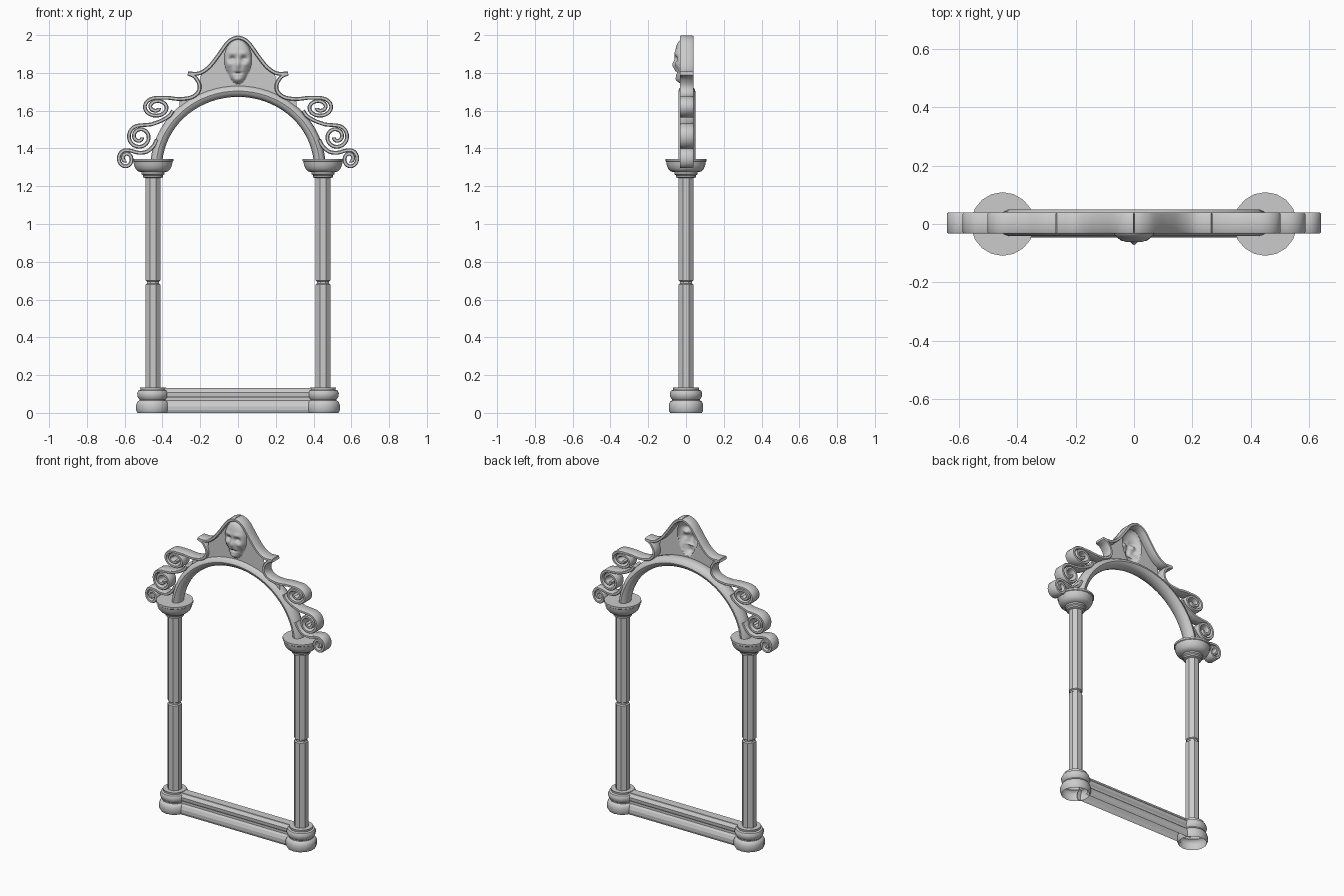
import bpy, bmesh
from math import sin, cos, pi, radians, sqrt, exp
from mathutils import Vector

if "Cube" in bpy.data.objects:
    bpy.data.objects.remove(bpy.data.objects["Cube"])


def finish(name, verts, faces, mirror=False, angle=35, flip_check=True):
    me = bpy.data.meshes.new(name)
    me.from_pydata(verts, [], faces)
    bm = bmesh.new()
    bm.from_mesh(me)
    bmesh.ops.remove_doubles(bm, verts=bm.verts, dist=1e-5)
    if flip_check:
        bmesh.ops.recalc_face_normals(bm, faces=bm.faces)
    bm.to_mesh(me)
    bm.free()
    ob = bpy.data.objects.new(name, me)
    bpy.context.collection.objects.link(ob)
    if mirror:
        m = ob.modifiers.new("Mirror", 'MIRROR')
        m.use_mirror_merge = False
    bpy.ops.object.select_all(action='DESELECT')
    ob.select_set(True)
    bpy.context.view_layer.objects.active = ob
    bpy.ops.object.shade_smooth_by_angle(angle=radians(angle))
    return ob


def lathe(name, profile, sides, x, angle=35):
    """Turn (radius, z) pairs around a vertical axis at x, mirrored."""
    v, f = [], []
    for r, z in profile:
        for i in range(sides):
            a = 2 * pi * (i + 0.5) / sides
            v.append((x + r * cos(a), r * sin(a), z))
    for j in range(len(profile) - 1):
        for i in range(sides):
            k = (i + 1) % sides
            f.append((j * sides + i, j * sides + k, (j + 1) * sides + k, (j + 1) * sides + i))
    if profile[-1][0] > 0.08:  # closed flat top
        f.append(tuple((len(profile) - 1) * sides + i for i in range(sides)))
    return finish(name, v, f, True, angle)


def sweep(name, path, section, mirror=True, closed=True, angle=40):
    """Sweep a (in-plane offset, y) section along a path in the xz plane."""
    v, f, n = [], [], len(section)
    for i, p in enumerate(path):
        a, b = path[max(i - 1, 0)], path[min(i + 1, len(path) - 1)]
        t = Vector((b[0] - a[0], b[1] - a[1])).normalized()
        for o, y in section:
            v.append((p[0] - t.y * o, y, p[1] + t.x * o))
    for i in range(len(path) - 1):
        for j in range(n if closed else n - 1):
            k = (j + 1) % n
            f.append((i * n + j, i * n + k, (i + 1) * n + k, (i + 1) * n + j))
    if closed:
        f += [tuple(range(n)), tuple(range(len(v) - n, len(v)))]
    return finish(name, v, f, mirror, angle)


def smooth(pts, steps=4):
    """Catmull-Rom through the points."""
    p = [Vector(q) for q in pts]
    p = [2 * p[0] - p[1]] + p + [2 * p[-1] - p[-2]]
    out = []
    for i in range(1, len(p) - 2):
        a, b, c, d = p[i - 1:i + 3]
        for s in range(steps):
            t = s / steps
            out.append(0.5 * (2 * b + (c - a) * t + (2 * a - 5 * b + 4 * c - d) * t * t
                              + (3 * b - a - 3 * c + d) * t ** 3))
    return out + [p[-2]]


def spiral(cx, cz, rx, rz, turns=1.7, n=38):
    out = []
    for i in range(n + 1):
        t = i / n
        a, k = pi / 2 + turns * 2 * pi * t, 1 - 0.8 * t ** 1.6
        out.append(Vector((cx + rx * k * cos(a), cz + rz * k * sin(a))))
    return out


def interp(x, pts):
    for (a, p), (b, q) in zip(pts, pts[1:]):
        if x <= b:
            return p + (q - p) * (x - a) / (b - a)
    return pts[-1][1]


# Columns, capitals and column bases
CX = 0.45
lathe("column", [(.042, .12), (.042, .68), (.034, .685), (.034, .695), (.042, .70), (.042, 1.26)], 8, CX, 20)
lathe("capital", [(.04, 1.243), (.054, 1.248), (.054, 1.258), (.062, 1.264), (.062, 1.274), (.080, 1.278),
                  (.094, 1.292), (.102, 1.312), (.105, 1.33), (.109, 1.333), (.109, 1.345)], 18, CX)
base = [(.084, 0), (.091, .012), (.091, .045), (.084, .06), (.074, .066), (.074, .072), (.084, .085),
        (.086, .105), (.08, .118), (.068, .122), (.07, .135), (.03, .135)]
lathe("column_base", base, 14, CX)

# Narrow sill bar with crisper moulding, open underneath
side = [(0, -.040), (.015, -.046), (.035, -.046), (.055, -.038), (.065, -.028), (.078, -.028),
        (.090, -.036), (.108, -.038), (.118, -.030), (.124, -.026), (.132, -.026)]
sweep("sill", [(-.40, 0), (.40, 0)], side + [(z, -y) for z, y in reversed(side)], False, False, 20)

# Arch tube
arch = [(.433 * cos(pi * i / 36), 1.30 + .404 * sin(pi * i / 36)) for i in range(1, 36)]
sweep("arch", arch, [(.031 * cos(2 * pi * i / 12), .004 + .045 * sin(2 * pi * i / 12)) for i in range(12)], False)

# Pediment ribbons and scrolls
band = [(-.006, -.033), (.006, -.033), (.010, -.027), (.010, .034), (.006, .039), (-.006, .039),
        (-.010, .034), (-.010, -.027)]
crest = [(0, 1.988), (-.028, 1.98), (-.06, 1.955), (-.11, 1.885), (-.155, 1.83), (-.205, 1.798), (-.265, 1.797)]
sweep("pediment_crest", smooth(crest), band)
upper = smooth([(-.265, 1.797), (-.228, 1.778), (-.204, 1.735), (-.213, 1.695), (-.25, 1.67), (-.31, 1.662), (-.37, 1.668)])
sweep("upper_scroll", upper + spiral(-.43, 1.618, .066, .05), band)
middle = smooth([(-.345, 1.60), (-.365, 1.572), (-.41, 1.545), (-.46, 1.527)])
sweep("middle_scroll", middle + spiral(-.52, 1.462, .06, .06), band)
lower = smooth([(-.43, 1.445), (-.45, 1.41), (-.485, 1.382), (-.53, 1.378), (-.565, 1.388)])
sweep("lower_scroll", lower + spiral(-.593, 1.345, .04, .046, 1.5), band)

# Pediment panel with a mask pressed out of it as one shell
TOP = [(0, 1.985), (.03, 1.978), (.06, 1.953), (.11, 1.883), (.155, 1.828), (.195, 1.80), (.205, 1.72),
       (.22, 1.69), (.25, 1.67), (.31, 1.66)]
PANEL_Y = -.018


def g(x, z, cx, cz, sx, sz):
    return exp(-((x - cx) / sx) ** 2 - ((z - cz) / sz) ** 2)


def relief(x, z):
    ax, dz = abs(x), z - 1.87
    w = .072 if dz > 0 else .072 - .016 * min(1, (-dz / .11)) ** 1.5
    d = (ax / w) ** 2 + (dz / (.105 if dz > 0 else .128)) ** 2
    if d >= 1:
        return PANEL_Y
    h = .042 * (1 - d) ** .4
    h += .013 * g(x, z, 0, 1.842, .011, .022)         # nose
    h += .006 * g(ax, z, .03, 1.905, .025, .012)      # brow
    h -= .018 * g(ax, z, .03, 1.875, .017, .013)      # eye sockets
    h += .006 * g(ax, z, .043, 1.845, .013, .012)     # cheekbones
    h -= .008 * g(ax, z, .045, 1.80, .014, .025)      # hollow cheeks
    h -= .012 * g(x, z, 0, 1.80, .024, .006)          # mouth
    h += .010 * g(x, z, 0, 1.765, .024, .014)         # chin
    return PANEL_Y - max(h, 0)


NX, NZ = 121, 56
verts, faces = [], []
for i in range(NX):
    x = -.31 + .62 * i / (NX - 1)
    z0 = 1.30 + .41 * sqrt(1 - (x / .44) ** 2)
    z1 = max(interp(abs(x), TOP), z0 + .004)
    for j in range(NZ):
        z = z0 + (z1 - z0) * j / (NZ - 1)
        verts.append((x, relief(x, z), z))
for i in range(NX - 1):
    for j in range(NZ - 1):
        a = i * NZ + j
        faces.append((a, a + NZ, a + NZ + 1, a + 1))
finish("pediment_panel_with_mask", verts, faces, angle=60, flip_check=False)
